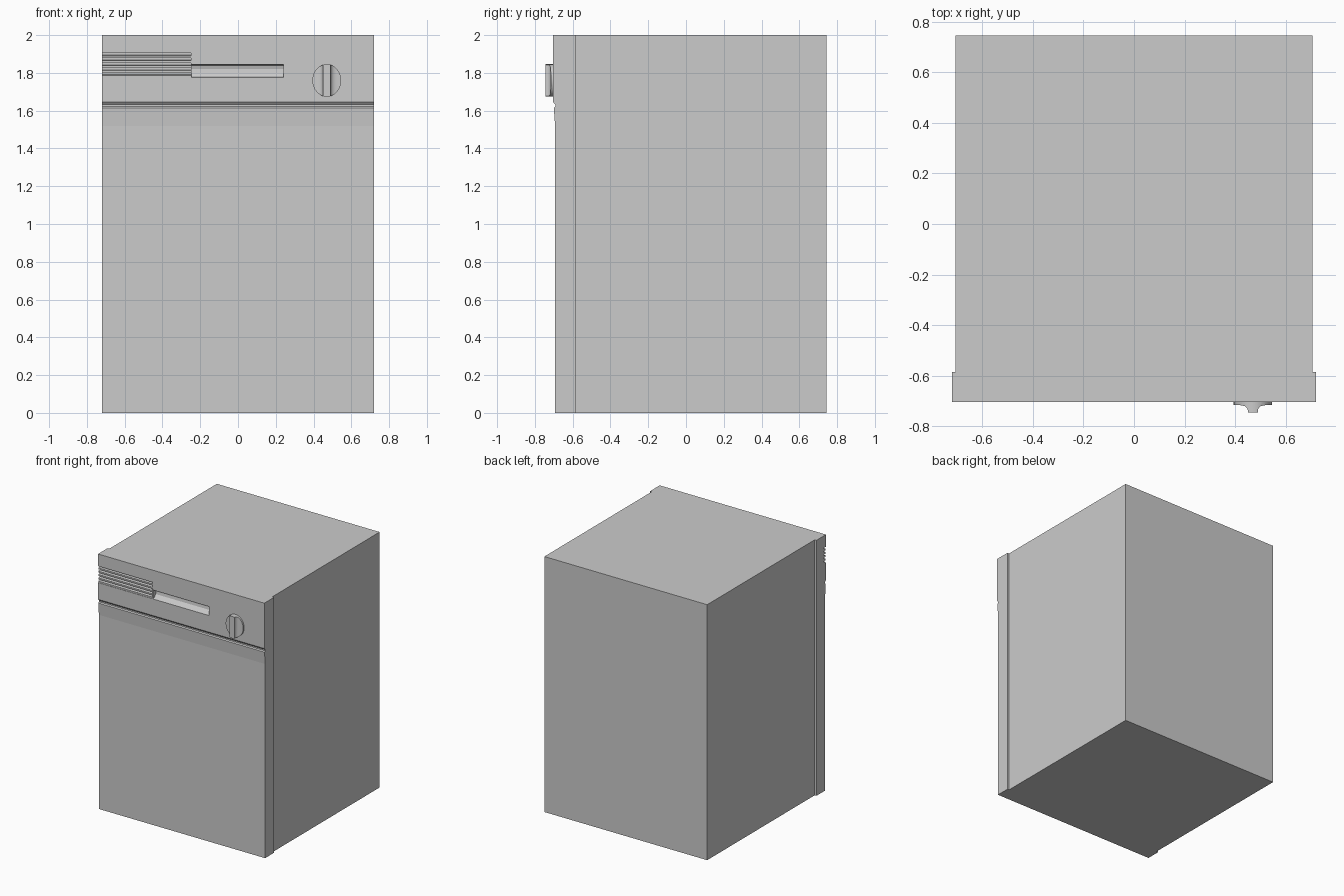
import bpy, bmesh, math
from mathutils import Vector

if "Cube" in bpy.data.objects:
    bpy.data.objects.remove(bpy.data.objects["Cube"])


def extrude(name, pts, to_co, vec):
    """Closed 2D profile placed by to_co and extruded along vec."""
    bm = bmesh.new()
    f = bm.faces.new([bm.verts.new(to_co(a, b)) for a, b in pts])
    ext = bmesh.ops.extrude_face_region(bm, geom=[f])
    bmesh.ops.translate(bm, vec=Vector(vec),
                        verts=[v for v in ext["geom"] if isinstance(v, bmesh.types.BMVert)])
    bmesh.ops.recalc_face_normals(bm, faces=bm.faces)
    me = bpy.data.meshes.new(name)
    bm.to_mesh(me)
    bm.free()
    ob = bpy.data.objects.new(name, me)
    bpy.context.collection.objects.link(ob)
    return ob


def along_x(name, pts, x0, x1):
    return extrude(name, pts, lambda y, z: (x0, y, z), (x1 - x0, 0, 0))


def boolean(ob, other, operation):
    """Apply a boolean and delete the helper."""
    m = ob.modifiers.new("cut", 'BOOLEAN')
    m.object, m.operation, m.solver = other, operation, 'EXACT'
    bpy.context.view_layer.objects.active = ob
    bpy.ops.object.modifier_apply(modifier=m.name)
    bpy.data.objects.remove(other)


BACK, FRONT = -0.585, -0.703

# Cabinet
along_x("cabinet", [(BACK, 0), (0.745, 0), (0.745, 2), (BACK, 2)], -0.705, 0.705)

# Door with control panel, shallow seam and slightly set-back lower front
door = along_x("door", [
    (BACK, 0), (BACK, 2), (FRONT, 2), (FRONT, 1.645), (-0.692, 1.632),
    (-0.692, 1.622), (-0.7, 1.615), (-0.693, 1.52), (-0.693, 0)], -0.72, 0.72)

# Louvred vent, open at the left edge
slats, z0, z1 = 5, 1.775, 1.905
step = (z1 - z0) / slats
vent = [(-0.76, z0), (-0.76, z1)]
for i in range(slats):
    top = z1 - i * step
    vent += [(-0.68, top), (-0.68, top - step * 0.4), (FRONT + 0.003, top - step * 0.55)]
    if i < slats - 1:
        vent.append((FRONT + 0.003, top - step))
vent.append((FRONT + 0.003, z0))
boolean(door, along_x("vent_cutter", vent, -0.75, -0.25), 'DIFFERENCE')

# Handle recess with a scooped back
scoop = [(-0.76, 1.775), (FRONT, 1.775), (-0.682, 1.783), (-0.668, 1.8),
         (-0.665, 1.82), (-0.67, 1.838), (FRONT, 1.845), (-0.76, 1.845)]
boolean(door, along_x("handle_cutter", scoop, -0.245, 0.24), 'DIFFERENCE')

# Control knob: oval disc with a raised central grip
cx, cz, n = 0.47, 1.76, 32
oval = [(cx + 0.076 * math.cos(2 * math.pi * i / n),
         cz + 0.086 * math.sin(2 * math.pi * i / n)) for i in range(n)]
knob = extrude("control_knob", oval, lambda x, z: (x, -0.745, z), (0, 0.047, 0))
half = [(0.1, -0.68), (0.1, -0.714), (0.045, -0.717), (0.03, -0.721), (0.022, -0.729),
        (0.02, -0.737), (0.02, -0.76)]
grip = half + [(-x, y) for x, y in reversed(half)]
boolean(knob, extrude("grip_cutter", grip, lambda x, y: (cx + x, y, 1.6), (0, 0, 0.3)), 'INTERSECT')
bpy.ops.object.select_all(action='DESELECT')
knob.select_set(True)
bpy.context.view_layer.objects.active = knob
bpy.ops.object.shade_smooth_by_angle(angle=math.radians(35))
